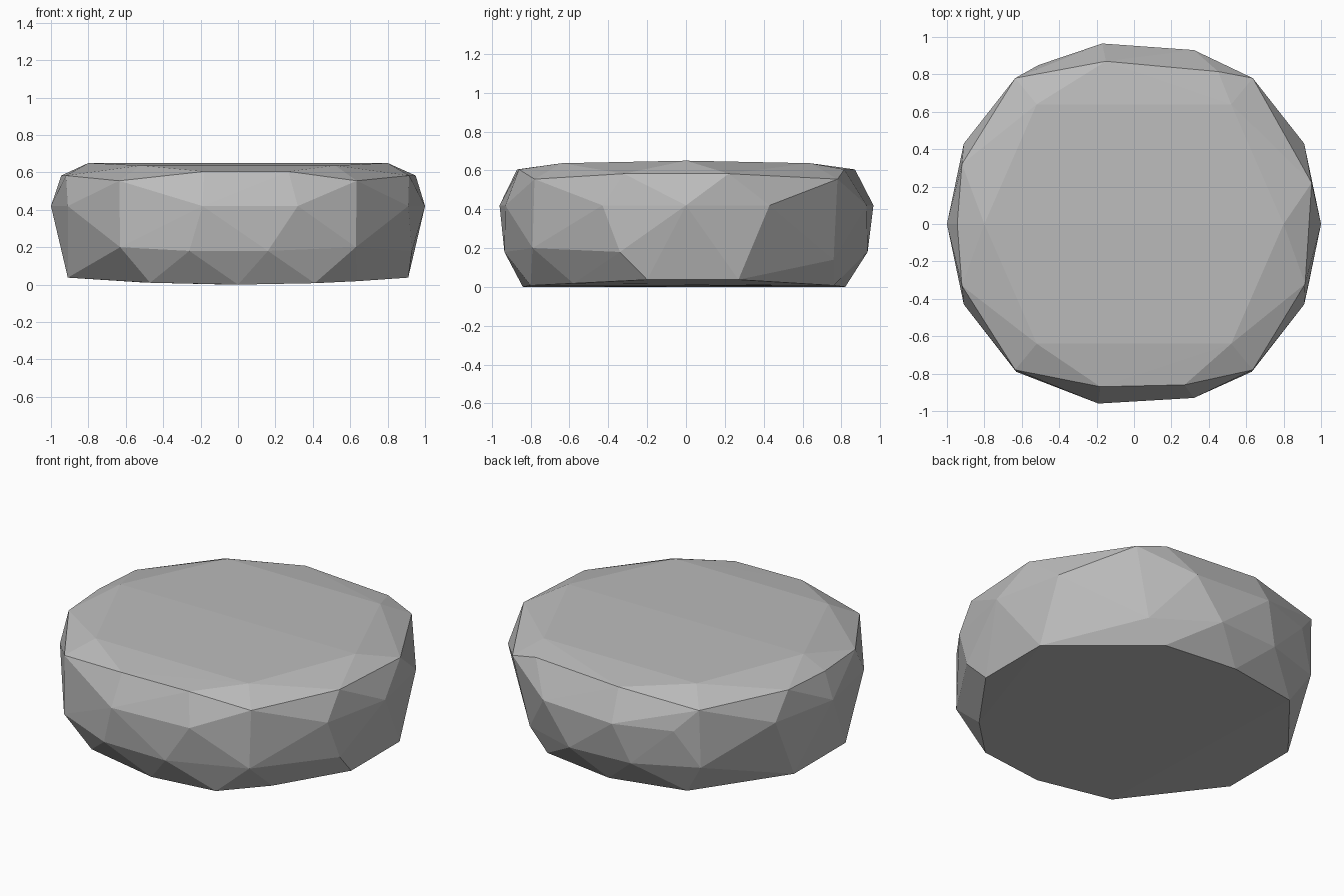
import bpy
import bmesh

cube = bpy.data.objects.get("Cube")
if cube:
    bpy.data.objects.remove(cube, do_unlink=True)


def make_material(name, value):
    """Create one plain matte grey material."""
    material = bpy.data.materials.new(name)
    colour = (value, value, value, 1)
    material.use_nodes = True
    material.diffuse_color = colour
    shader = material.node_tree.nodes["Principled BSDF"]
    shader.inputs["Base Color"].default_value = colour
    shader.inputs["Roughness"].default_value = 0.9
    return material


def mirrored(x, y):
    """Repeat one corner on both sides and on front and back."""
    return [(sx * x, sy * y) for sx in (-1, 1) for sy in (-1, 1)]


def level(outline, height):
    """Lift a flat outline to one height."""
    return [(x, y, height) for x, y in outline]


def curved_base(outline):
    """Lift the left and right ends of the underside slightly."""
    return [(x, y, 0.045 * x * x) for x, y in outline]


corners = []

# Underside outline, almost flat
corners += curved_base([
    (0, -0.84), (0.41, -0.8), (0.64, -0.58), (0.91, -0.2),
    (0.91, 0.27), (0.41, 0.76), (-0.05, 0.82), (-0.52, 0.73),
    (-0.91, 0.25), (-0.91, -0.25), (-0.47, -0.75),
])

# Chipped lower flank
corners += level([(-0.26, -0.93), (0.16, -0.935),
                  (-0.26, 0.91), (0.14, 0.935), (0.93, -0.34)], 0.18)
corners += level([(-0.63, -0.79), (0.63, -0.79), (-0.64, 0.77)], 0.2)
corners += level([(0.53, 0.76)], 0.14)

# Widest girdle
corners += level(mirrored(0.91, 0.43), 0.42)
corners += level([(-1, 0), (1, 0), (-0.19, -0.96), (0.32, -0.93),
                  (-0.17, 0.965), (0.32, 0.93), (-0.51, 0.85)], 0.42)

# Upper shoulder: corners, then sides, then front and back
corners += level(mirrored(0.635, 0.78), 0.555)
corners += level([(0.915, -0.32), (0.95, 0.22), (-0.92, -0.33),
                  (-0.945, 0), (-0.92, 0.32)], 0.583)
corners += level([(-0.18, -0.87), (0.27, -0.86),
                  (-0.15, 0.87), (0.45, 0.815)], 0.605)

# Gently crowned top
corners += level(mirrored(0.52, 0.64), 0.637)
corners += level([(-0.8, 0), (0.8, 0)], 0.65)

# Wrap the corners in one faceted skin
bm = bmesh.new()
for corner in corners:
    bm.verts.new(corner)
hull = bmesh.ops.convex_hull(bm, input=bm.verts[:])
spare = set(hull["geom_interior"]) | set(hull["geom_unused"])
bmesh.ops.delete(
    bm,
    geom=[item for item in spare if isinstance(item, bmesh.types.BMVert)],
    context="VERTS",
)
bmesh.ops.recalc_face_normals(bm, faces=bm.faces[:])
for face in bm.faces:
    face.smooth = False

mesh = bpy.data.meshes.new("flat_stone")
bm.to_mesh(mesh)
bm.free()
mesh.materials.append(make_material("stone_grey", 0.5))
stone = bpy.data.objects.new("flat_stone", mesh)
bpy.context.collection.objects.link(stone)
